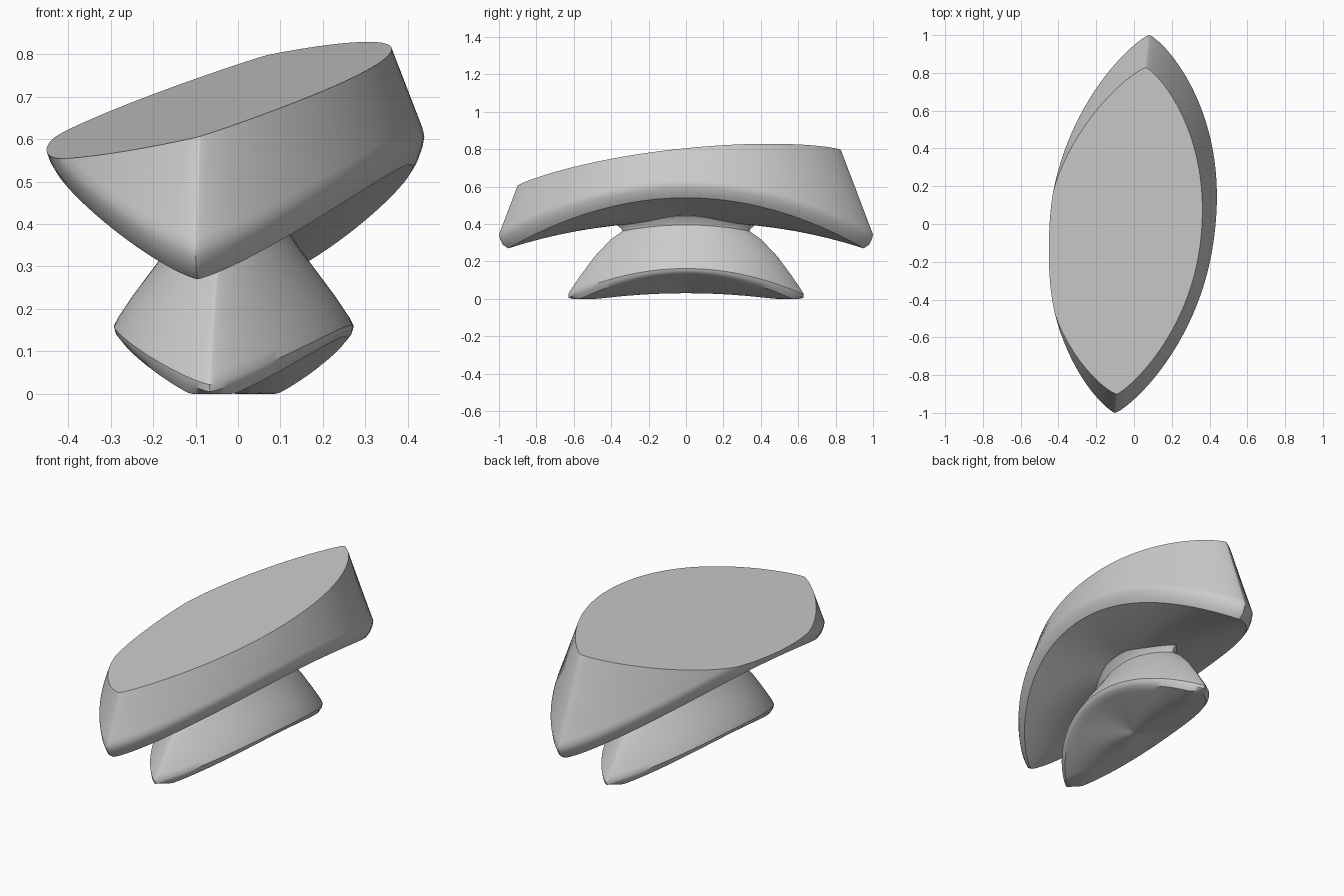
import bpy, bmesh, math
from mathutils import Vector

cube = bpy.data.objects.get("Cube")
if cube:
    bpy.data.objects.remove(cube, do_unlink=True)

grey = bpy.data.materials.new("plain grey")
grey.use_nodes = True
grey.diffuse_color = (0.6, 0.6, 0.6, 1)
grey.node_tree.nodes["Principled BSDF"].inputs["Base Color"].default_value = (0.6, 0.6, 0.6, 1)

N = 112
SKEW = 0.09      # both leaf shapes lean sideways along their length
SHIFT = -0.01


def leaf(half_x, half_y):
    """Pointed leaf outline: (x, y, unit y) around the loop."""
    pts = []
    for i in range(N):
        a = 2 * math.pi * i / N
        u = math.sin(a)
        w = half_x * max(0, 1 - abs(u) ** 2.1) ** 0.8
        pts.append((math.copysign(w, math.cos(a)), half_y * u, u))
    return pts


def ring(half_x, half_y, z_mid, z_tip):
    """Loop whose height sags from the middle of its sides to its tips."""
    return [Vector((x + SKEW * y + SHIFT, y, max(0, z_mid + (z_tip - z_mid) * u * u)))
            for x, y, u in leaf(half_x, half_y)]


def underside(half_x, half_y, z_mid, z_tip, z_centre, power, steps=10):
    """Saddle-shaped rings growing from the centre to the rim."""
    rings = []
    for k in range(1, steps):
        s = k / steps
        loop = []
        for x, y, u in leaf(half_x, half_y):
            rim = z_mid + (z_tip - z_mid) * u * u
            z = z_centre + (rim - z_centre) * s ** (power + u * u)
            loop.append(Vector((s * x + SKEW * s * y + SHIFT, s * y, max(0, z))))
        rings.append(loop)
    return rings


def loft(name, centre_z, rings, cut=None):
    bm = bmesh.new()
    centre = bm.verts.new((SHIFT, 0, centre_z))
    loops = [[bm.verts.new(p) for p in r] for r in rings]
    for i in range(N):
        j = (i + 1) % N
        bm.faces.new((centre, loops[0][j], loops[0][i]))
        for lo, hi in zip(loops, loops[1:]):
            bm.faces.new((lo[i], lo[j], hi[j], hi[i]))
    # slice off the sloping top and close it
    if cut:
        point, normal = cut
        res = bmesh.ops.bisect_plane(bm, geom=bm.verts[:] + bm.edges[:] + bm.faces[:],
                                     plane_co=point, plane_no=normal, clear_outer=True)
        rim = [e for e in res["geom_cut"] if isinstance(e, bmesh.types.BMEdge)]
        bmesh.ops.holes_fill(bm, edges=rim, sides=0)
    else:
        bm.faces.new(loops[-1])
    bmesh.ops.remove_doubles(bm, verts=bm.verts, dist=0.0002)
    bmesh.ops.recalc_face_normals(bm, faces=bm.faces)
    mesh = bpy.data.meshes.new(name)
    bm.to_mesh(mesh)
    bm.free()
    mesh.materials.append(grey)
    obj = bpy.data.objects.new(name, mesh)
    bpy.context.collection.objects.link(obj)
    bpy.ops.object.select_all(action="DESELECT")
    obj.select_set(True)
    bpy.context.view_layer.objects.active = obj
    bpy.ops.object.shade_smooth_by_angle(angle=math.radians(35))
    return obj


# Upper body: saddle underside, rounded rim, inward-leaning walls, sloped flat top
body = underside(0.415, 0.95, 0.54, 0.27, 0.41, 1.2)
body += [ring(0.415, 0.95, 0.54, 0.27),
         ring(0.427, 0.98, 0.56, 0.29),
         ring(0.438, 0.995, 0.59, 0.32),
         ring(0.442, 1.0, 0.612, 0.345),
         ring(0.437, 0.99, 0.632, 0.37),
         ring(0.345, 0.80, 0.87, 0.87)]
loft("body", 0.41, body, (Vector((0, 0, 0.708)), Vector((-0.27, -0.086, 1)).normalized()))

# Foot: smaller leaf with a keeled base, narrowing up to a waist under the body
foot = underside(0.262, 0.605, 0.135, -0.02, 0.03, 1.0)
foot += [ring(0.262, 0.605, 0.135, -0.02),
         ring(0.274, 0.627, 0.148, 0.005),
         ring(0.278, 0.63, 0.162, 0.022),
         ring(0.268, 0.615, 0.182, 0.05),
         ring(0.236, 0.56, 0.23, 0.13),
         ring(0.195, 0.49, 0.285, 0.225),
         ring(0.15, 0.405, 0.345, 0.315),
         ring(0.118, 0.34, 0.395, 0.362),
         ring(0.122, 0.345, 0.41, 0.375),
         ring(0.14, 0.37, 0.44, 0.395),
         ring(0.12, 0.33, 0.48, 0.45)]
loft("foot", 0.03, foot)
